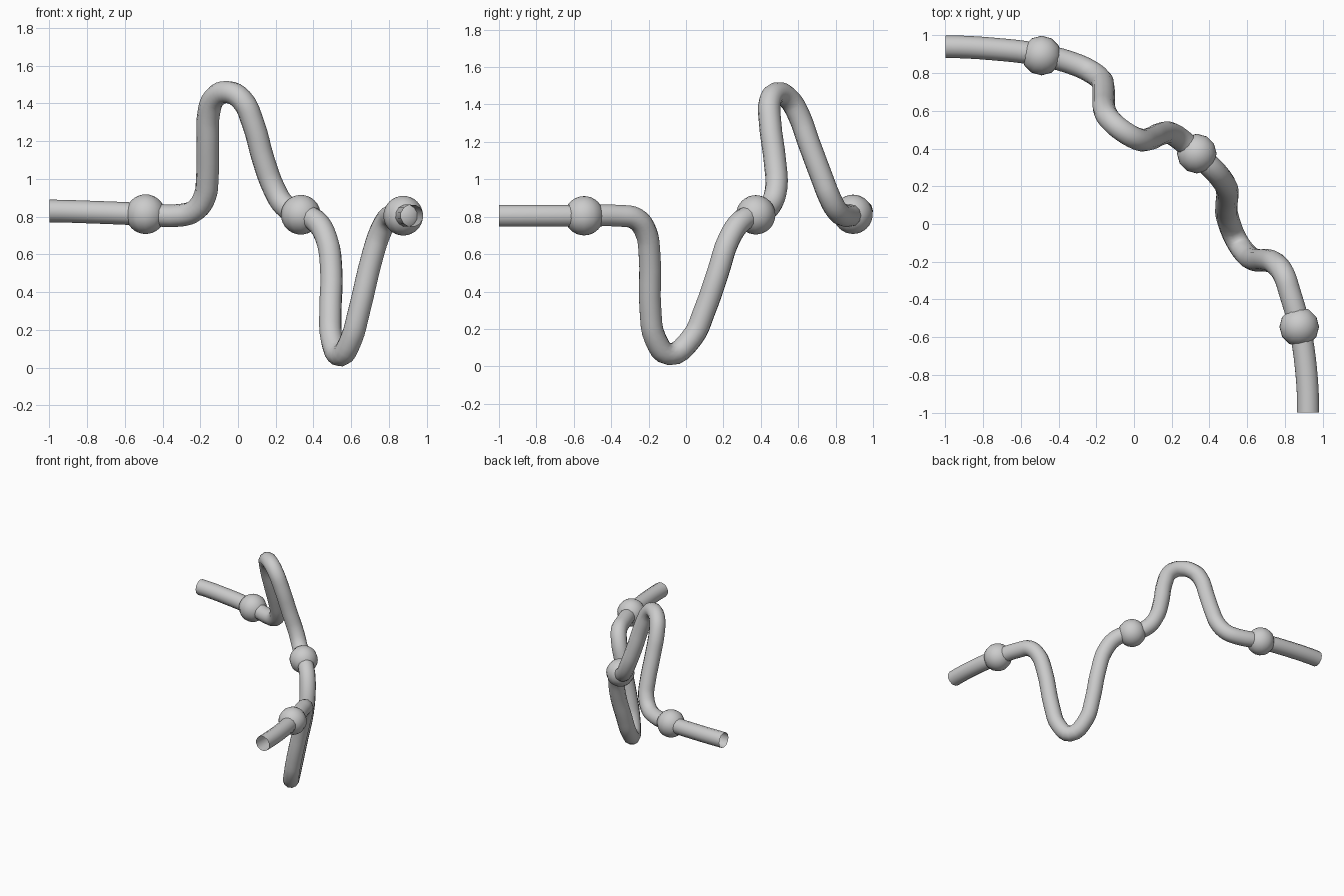
import bpy

if "Cube" in bpy.data.objects:
    bpy.data.objects.remove(bpy.data.objects["Cube"])

# Bent tube: centre line running from the left end to the front end
path = [
    (-1.0, 0.94, 0.83), (-0.75, 0.928, 0.823), (-0.49, 0.895, 0.813), (-0.30, 0.842, 0.808),
    (-0.225, 0.805, 0.835), (-0.175, 0.765, 0.91), (-0.163, 0.73, 1.0),
    (-0.16, 0.655, 1.2), (-0.155, 0.60, 1.35), (-0.125, 0.55, 1.43),
    (-0.055, 0.49, 1.46), (0.02, 0.45, 1.42), (0.078, 0.45, 1.3),
    (0.135, 0.475, 1.1), (0.19, 0.482, 0.95), (0.245, 0.45, 0.86),
    (0.33, 0.375, 0.81), (0.41, 0.30, 0.78), (0.47, 0.23, 0.68),
    (0.495, 0.17, 0.5), (0.49, 0.10, 0.3), (0.497, 0.03, 0.15),
    (0.545, -0.09, 0.065), (0.60, -0.165, 0.15), (0.642, -0.19, 0.3),
    (0.715, -0.195, 0.6), (0.755, -0.215, 0.72), (0.795, -0.27, 0.79),
    (0.825, -0.36, 0.805), (0.877, -0.545, 0.805), (0.912, -0.77, 0.805),
    (0.923, -1.0, 0.805),
]
curve = bpy.data.curves.new("bent_tube", "CURVE")
curve.dimensions = "3D"
curve.resolution_u = 4
curve.bevel_depth = 0.06
curve.bevel_resolution = 4
curve.use_fill_caps = False
spline = curve.splines.new("BEZIER")
spline.bezier_points.add(len(path) - 1)
for point, co in zip(spline.bezier_points, path):
    point.co = co
    point.handle_left_type = point.handle_right_type = "AUTO"

# Square off the open ends
first, last = spline.bezier_points[0], spline.bezier_points[-1]
for p, d in ((first, (0.08, 0, 0)), (last, (0, -0.08, 0))):
    p.handle_left_type = p.handle_right_type = "FREE"
    p.handle_left = [a - b for a, b in zip(p.co, d)]
    p.handle_right = [a + b for a, b in zip(p.co, d)]

tube = bpy.data.objects.new("bent_tube", curve)
bpy.context.collection.objects.link(tube)
bpy.context.view_layer.objects.active = tube
tube.select_set(True)
bpy.ops.object.convert(target="MESH")
bpy.ops.object.shade_smooth()

# Ball joints threaded on the tube
for i, centre in enumerate([(-0.49, 0.893, 0.813), (0.333, 0.373, 0.81), (0.876, -0.545, 0.805)]):
    bpy.ops.mesh.primitive_uv_sphere_add(segments=12, ring_count=16, radius=0.105, location=centre)
    ball = bpy.context.object
    ball.name = f"ball_joint_{i + 1}"
    bpy.ops.object.shade_smooth()
